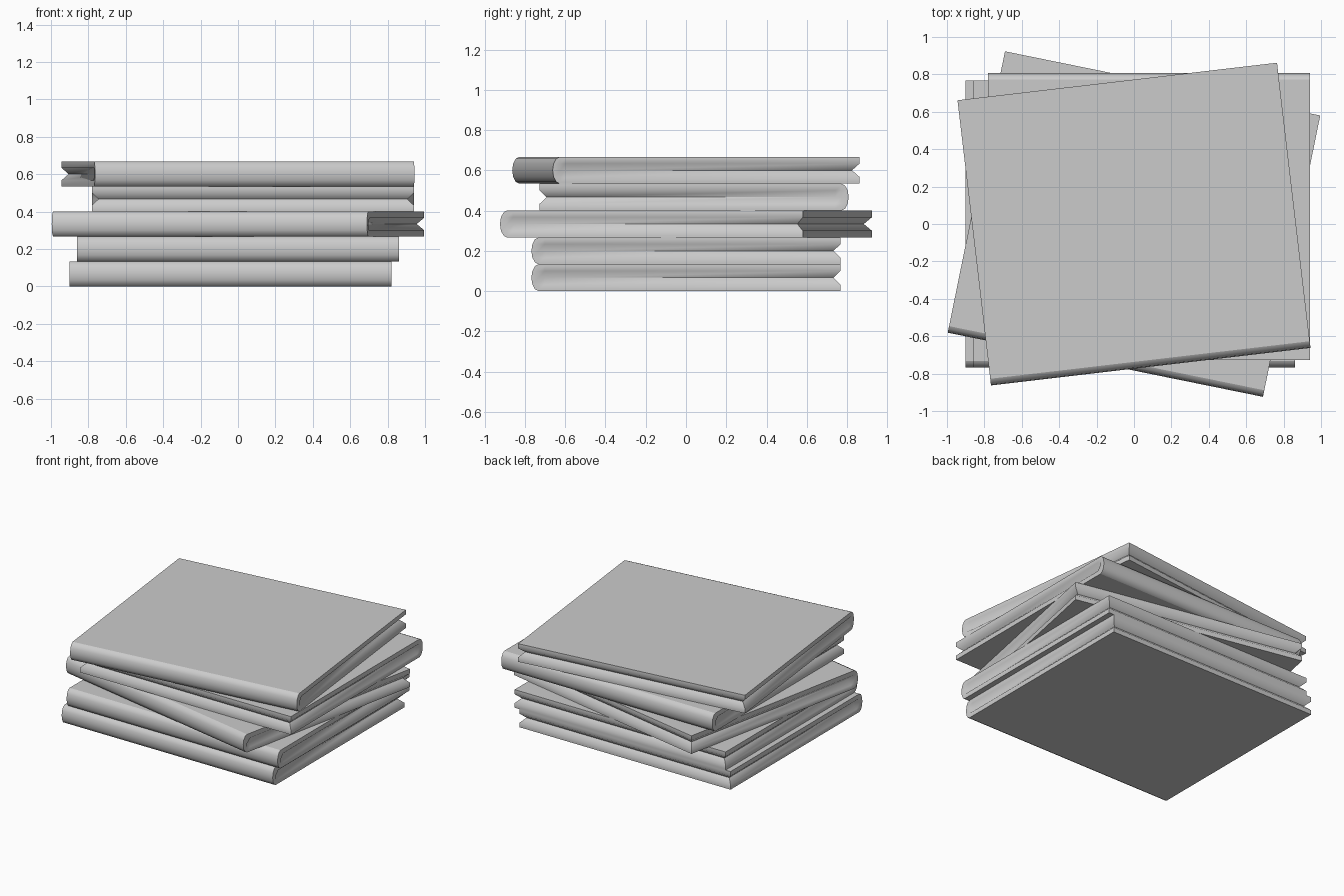
import bpy
import bmesh
from math import cos, sin, pi, radians

cube = bpy.data.objects.get("Cube")
if cube:
    bpy.data.objects.remove(cube, do_unlink=True)

HALF_W = 0.86      # half width along the spine
BACK = 0.767       # open edge
SPINE = -0.732     # where the rounded spine begins
BULGE = 0.036      # how far the spine bulges out
HALF_T = 0.0667    # half thickness
NOTCH = 0.034      # depth of the groove between the covers

grey = bpy.data.materials.new("plain_grey")
grey.use_nodes = True
grey.diffuse_color = (0.6, 0.6, 0.6, 1)
grey.node_tree.nodes["Principled BSDF"].inputs["Base Color"].default_value = (0.6, 0.6, 0.6, 1)


def add_book(name, x, y, z, angle):
    """Stack horizontal outlines: rounded spine in front, V groove on the other sides."""
    bm = bmesh.new()
    steps = 6
    rings = []
    for i in range(steps + 1):
        a = pi * i / steps
        level = -HALF_T * cos(a)
        n = NOTCH if i == steps // 2 else 0
        half = [(HALF_W, SPINE - BULGE * sin(a)),
                (HALF_W, SPINE),
                (HALF_W - n, SPINE + 0.03),
                (HALF_W - n, BACK - n)]
        outline = half + [(-px, py) for px, py in reversed(half)]
        rings.append([bm.verts.new((px, py, level)) for px, py in outline])
    for low, high in zip(rings, rings[1:]):
        for j in range(len(low)):
            k = (j + 1) % len(low)
            bm.faces.new((low[j], low[k], high[k], high[j]))
    # Covers
    bm.faces.new(rings[0])
    bm.faces.new(rings[-1])
    bmesh.ops.remove_doubles(bm, verts=bm.verts, dist=0.0001)
    bmesh.ops.recalc_face_normals(bm, faces=bm.faces)
    mesh = bpy.data.meshes.new(name)
    bm.to_mesh(mesh)
    bm.free()
    mesh.materials.append(grey)

    book = bpy.data.objects.new(name, mesh)
    bpy.context.collection.objects.link(book)
    book.location = (x, y, z)
    book.rotation_euler.z = radians(angle)

    bpy.ops.object.select_all(action='DESELECT')
    book.select_set(True)
    bpy.context.view_layer.objects.active = book
    bpy.ops.object.shade_smooth_by_angle(angle=radians(50))
    # Keep the broad covers flat
    for face in mesh.polygons:
        if abs(face.normal.z) > 0.99:
            face.use_smooth = False


# Stack from the bottom up: x, y, turn in degrees
stack = [("bottom_book", -0.04, 0, 0),
         ("second_book", 0, 0, 0),
         ("middle_book", 0, 0, -11.5),
         ("fourth_book", 0.08, 0.04, 180),
         ("top_book", 0, 0, 6.7)]
for i, (name, x, y, turn) in enumerate(stack):
    add_book(name, x, y, HALF_T * (2 * i + 1), turn)
